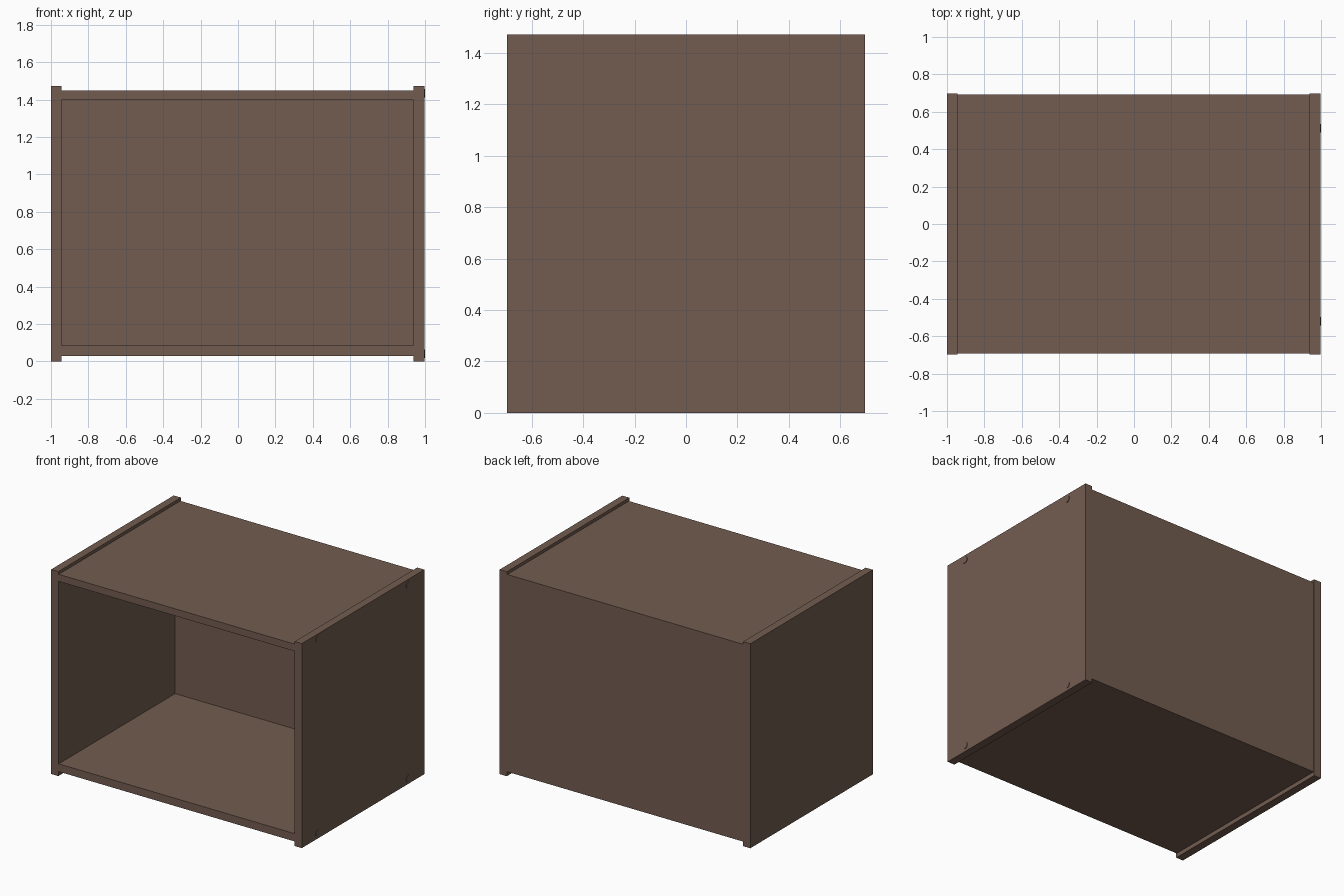
import bpy
import math

if "Cube" in bpy.data.objects:
    bpy.data.objects.remove(bpy.data.objects["Cube"])

brown = bpy.data.materials.new("brown_wood")
brown.diffuse_color = (0.171, 0.107, 0.080, 1)
brown.use_nodes = True
brown.node_tree.nodes["Principled BSDF"].inputs["Base Color"].default_value = brown.diffuse_color


def box(name, x, y, z):
    """Board given by its (min, max) extents on each axis."""
    ext = (x, y, z)
    bpy.ops.mesh.primitive_cube_add(size=1, location=[(a + b) / 2 for a, b in ext])
    ob = bpy.context.object
    ob.name = name
    ob.scale = [b - a for a, b in ext]
    bpy.ops.object.transform_apply(location=False, rotation=False, scale=True)
    ob.data.materials.append(brown)


# Side panels, standing slightly proud of the boards between them
box("left_side", (-1.0, -0.943), (-0.697, 0.697), (0, 1.472))
box("right_side", (0.939, 0.996), (-0.697, 0.697), (0, 1.472))

# Bottom, top and back boards
inner = (-0.943, 0.939)
box("bottom_board", inner, (-0.692, 0.692), (0.03, 0.086))
box("top_board", inner, (-0.692, 0.692), (1.399, 1.450))
box("back_board", inner, (0.632, 0.692), (0.086, 1.399))

# Dowel ends just showing on the right side
for y in (-0.52, 0.512):
    for z in (0.042, 1.435):
        bpy.ops.mesh.primitive_cylinder_add(
            vertices=24, radius=0.023, depth=0.05,
            location=(0.975, y, z), rotation=(0, math.pi / 2, 0))
        dowel = bpy.context.object
        dowel.name = "dowel_%s_%s" % ("front" if y < 0 else "back",
                                      "bottom" if z < 0.5 else "top")
        dowel.data.materials.append(brown)
        bpy.ops.object.shade_smooth_by_angle(angle=math.radians(30))
